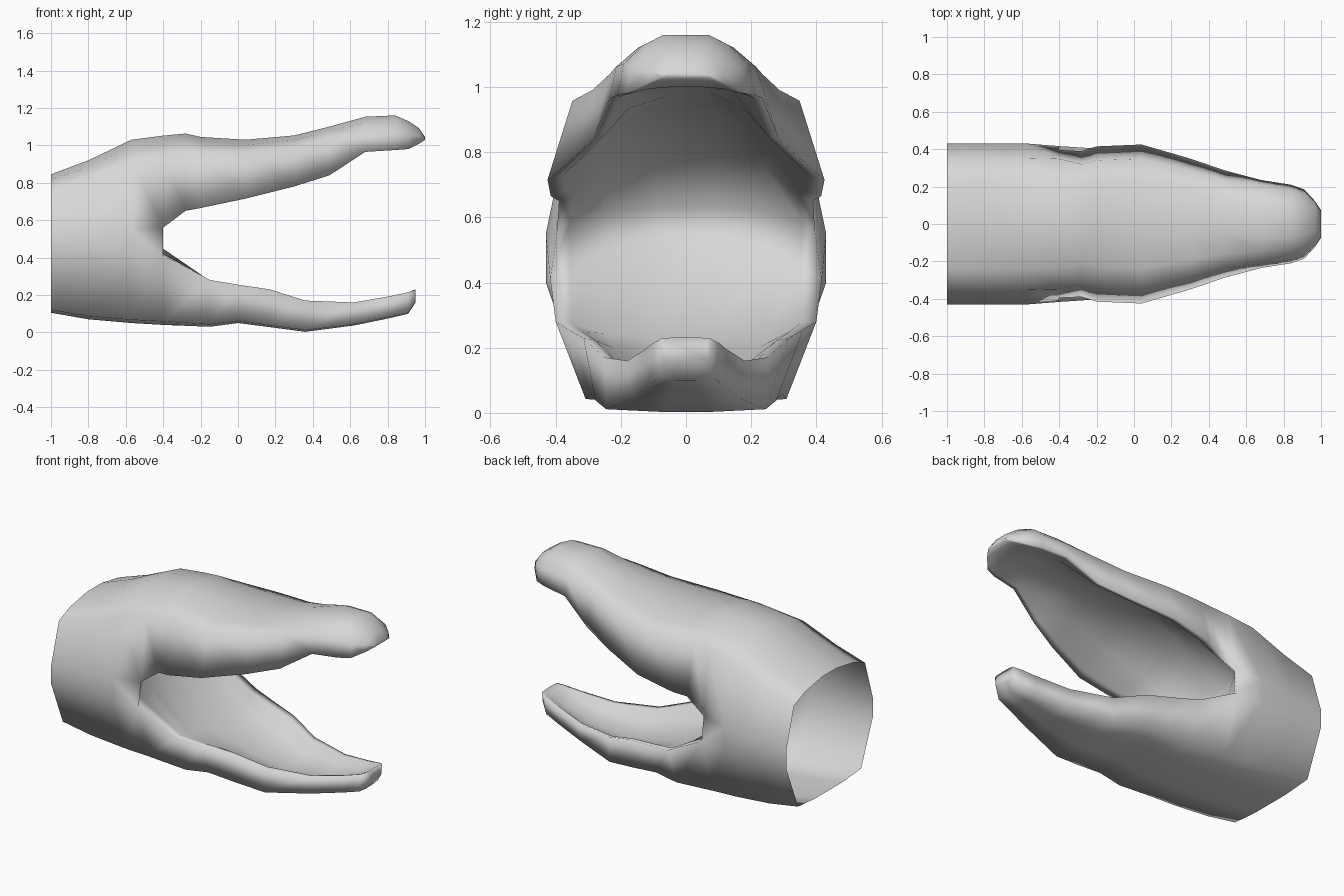
import bpy
import bmesh

cube = bpy.data.objects.get("Cube")
if cube:
    bpy.data.objects.remove(cube, do_unlink=True)

grey = bpy.data.materials.new("plain grey")
grey.use_nodes = True
colour = (0.68, 0.68, 0.68, 1)
grey.diffuse_color = colour
grey.node_tree.nodes["Principled BSDF"].inputs["Base Color"].default_value = colour

bm = bmesh.new()

# Half profiles as (share of width, share of height), from the side to the middle
UPPER = [(1, 0), (.82, .77), (.56, .91), (.17, 1)]
SNOUT = [(1, 0), (.91, .52), (.62, .83), (.33, 1)]
INNER = [(.88, .08), (.62, .72), (.22, 1)]


def arc(x, w, z0, z1, profile, recess=0):
    """Row of vertices from +y to -y, rising or falling from z0 to z1."""
    half = [(w * a, z0 + (z1 - z0) * b, a) for a, b in profile]
    full = half + [(-y, z, a) for y, z, a in reversed(half)]
    return [bm.verts.new((x - recess * (1 - a * a), y, z)) for y, z, a in full]


def belly(x, w, rim, bottom, keel):
    """Lower outer row; keel is the share of width kept at the bottom."""
    return arc(x, w, rim, bottom, [(1, 0), (keel, .95), (.3, 1)])


def lining(outer, x, w, edge, middle, recess=0):
    """Inner row that shares its end vertices with the outer row."""
    return [outer[0]] + arc(x, w, edge, middle, INNER, recess) + [outer[-1]]


def skin(a, b):
    for i in range(len(a) - 1):
        quad = list(dict.fromkeys((a[i], a[i + 1], b[i + 1], b[i])))
        bm.faces.new(quad)


def build_jaw(rows):
    """Skin the outside and lining of a jaw and close its tip."""
    for (o1, n1), (o2, n2) in zip(rows, rows[1:]):
        skin(o1, o2)
        skin(n1, n2)
    outer, inner = rows[-1]
    bm.faces.new(outer + inner[-2:0:-1])


# Neck: x, half width, bottom, lower side, upper side, top
neck = [(-1, .43, .105, .40, .52, .845), (-.8, .43, .07, .40, .53, .92),
        (-.57, .43, .05, .40, .55, 1.03), (-.40, .425, .04, .41, .56, 1.052)]
previous = None
for x, w, bottom, low, high, top in neck:
    over = arc(x, w, high, top, UPPER)
    under = belly(x, w, low, bottom, .73)
    if previous:
        skin(previous[0], over)
        skin(previous[1], under)
        for k in (0, -1):
            bm.faces.new((previous[0][k], over[k], under[k], previous[1][k]))
    previous = over, under

# Mouth corners tucked inwards
for row, pinch in ((over, .93), (under, .98)):
    for k in (0, -1):
        row[k].co.y *= pinch

# Throat: narrow wall between the two linings
palate = lining(over, -.40, .405, .58, .63, .16)
tongue_bed = lining(under, -.40, .405, .43, .53, .13)
skin(palate, tongue_bed)

# Upper jaw: x, half width, edge, top, palate
upper = [(over, palate)]
for x, w, edge, top, roof in [
        (-.28, .39, .65, 1.063, .80), (-.20, .415, .665, 1.045, .85),
        (.04, .425, .715, 1.03, .92), (.30, .35, .78, 1.053, .95),
        (.49, .285, .84, 1.10, .97), (.68, .235, .965, 1.153, .995),
        (.84, .21, .975, 1.16, 1.0), (.91, .185, .98, 1.13, 1.0),
        (.97, .12, 1.01, 1.09, 1.015), (1, .075, 1.03, 1.045, 1.03)]:
    outer = arc(x, w, edge, top, SNOUT if x > .6 else UPPER)
    upper.append((outer, lining(outer, x, w, edge, roof)))
build_jaw(upper)

# Lower jaw: x, half width, rim, bottom, floor, keel
lower = [(under, tongue_bed)]
for x, w, rim, bottom, floor, keel in [
        (-.15, .40, .28, .03, .23, .77), (.0, .36, .255, .05, .18, .82),
        (.17, .315, .23, .028, .13, .88), (.36, .25, .17, .003, .09, .98),
        (.62, .18, .16, .037, .105, .92), (.82, .125, .195, .078, .16, .9),
        (.91, .10, .215, .10, .205, .9), (.95, .075, .228, .16, .232, .9)]:
    outer = belly(x, w, rim, bottom, keel)
    lower.append((outer, lining(outer, x, w, rim, floor)))
build_jaw(lower)

bmesh.ops.recalc_face_normals(bm, faces=bm.faces[:])
mesh = bpy.data.meshes.new("open_jaw_head")
bm.to_mesh(mesh)
bm.free()
mesh.materials.append(grey)
head = bpy.data.objects.new("open_jaw_head", mesh)
bpy.context.collection.objects.link(head)

# Smooth shading throughout
bpy.ops.object.select_all(action='DESELECT')
head.select_set(True)
bpy.context.view_layer.objects.active = head
bpy.ops.object.shade_smooth()
